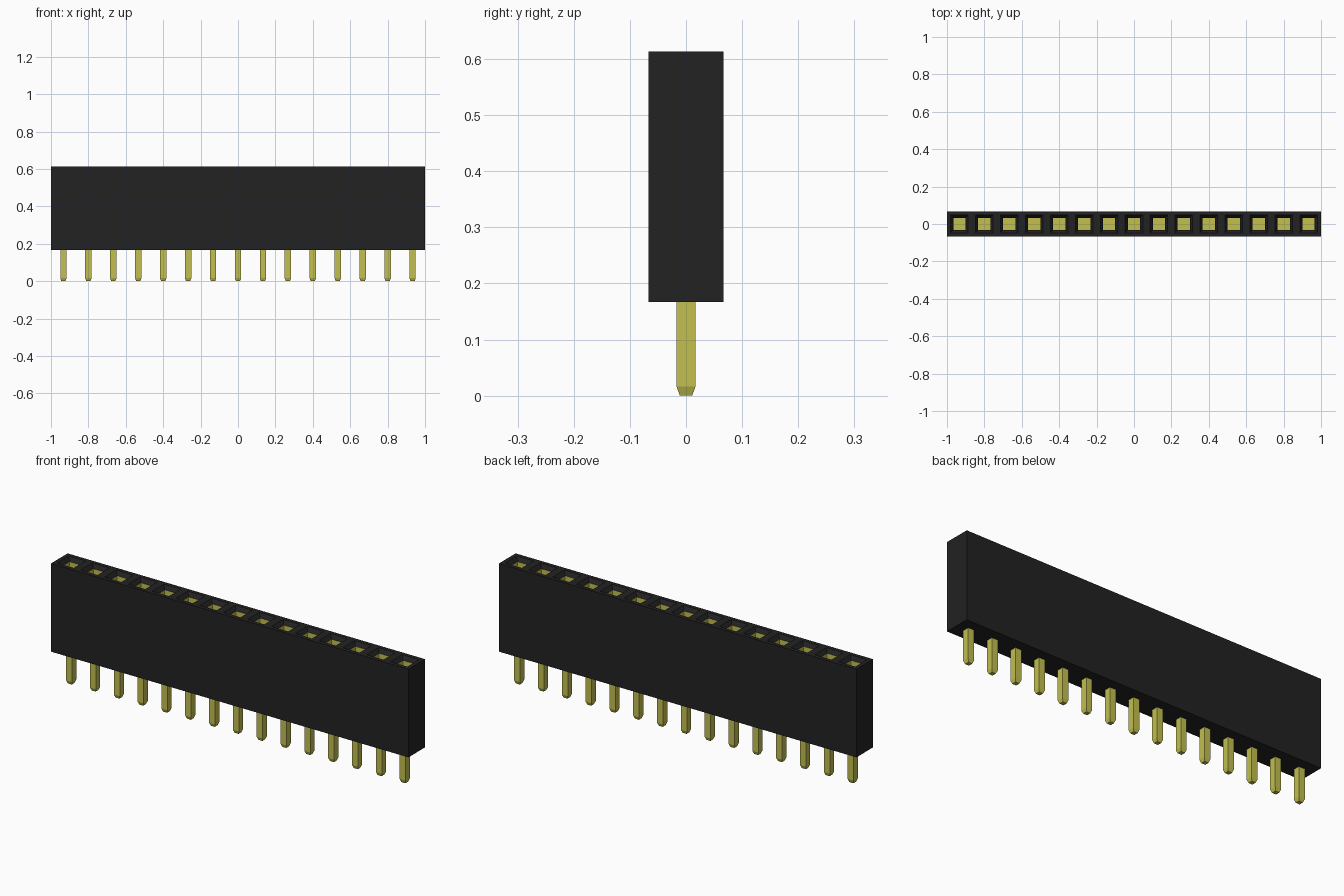
import bpy, bmesh

if "Cube" in bpy.data.objects:
    bpy.data.objects.remove(bpy.data.objects["Cube"])

COUNT = 15
PITCH = 2.0 / COUNT
HALF = PITCH / 2
Z_BOT, Z_TOP = 0.167, 0.613


def material(name, rgb):
    m = bpy.data.materials.new(name)
    m.diffuse_color = (*rgb, 1)
    m.use_nodes = True
    m.node_tree.nodes["Principled BSDF"].inputs["Base Color"].default_value = m.diffuse_color
    return m


black = material("black plastic", (0.016, 0.016, 0.016))
gold = material("gold metal", (0.54, 0.52, 0.08))


def square(bm, x, half, z):
    return [bm.verts.new((x + sx * half, sy * half, z))
            for sx, sy in ((-1, -1), (1, -1), (1, 1), (-1, 1))]


def bridge(bm, a, b, mat=0, skip=()):
    for i in range(4):
        if i not in skip:
            j = (i + 1) % 4
            bm.faces.new((a[i], a[j], b[j], b[i])).material_index = mat


def finish(bm, name, mats):
    bmesh.ops.remove_doubles(bm, verts=bm.verts, dist=1e-5)
    me = bpy.data.meshes.new(name)
    bm.to_mesh(me)
    bm.free()
    for m in mats:
        me.materials.append(m)
    ob = bpy.data.objects.new(name, me)
    bpy.context.collection.objects.link(ob)


xs = [-1 + PITCH * (i + 0.5) for i in range(COUNT)]

# housing: a row of cells, each with a tapered mouth and a gold-lined well
bm = bmesh.new()
for i, x in enumerate(xs):
    base = square(bm, x, HALF, Z_BOT)
    rim = square(bm, x, HALF, Z_TOP)
    mouth = square(bm, x, 0.047, Z_TOP)
    throat = square(bm, x, 0.033, Z_TOP - 0.02)
    floor = square(bm, x, 0.033, Z_TOP - 0.32)
    # inner partitions between neighbouring cells are left out
    skip = ([1] if i < COUNT - 1 else []) + ([3] if i > 0 else [])
    bm.faces.new(base[::-1])
    bridge(bm, base, rim, skip=skip)
    bridge(bm, rim, mouth)
    bridge(bm, mouth, throat)
    bridge(bm, throat, floor, 1)
    bm.faces.new(floor).material_index = 1
finish(bm, "socket_housing", [black, gold])

# pins: square legs with a tapered tip
for i, x in enumerate(xs):
    bm = bmesh.new()
    tip = square(bm, x, 0.011, 0.0)
    shoulder = square(bm, x, 0.0168, 0.016)
    top = square(bm, x, 0.0168, Z_BOT + 0.02)
    bm.faces.new(tip[::-1])
    bridge(bm, tip, shoulder)
    bridge(bm, shoulder, top)
    bm.faces.new(top)
    finish(bm, f"pin_{i + 1}", [gold])
